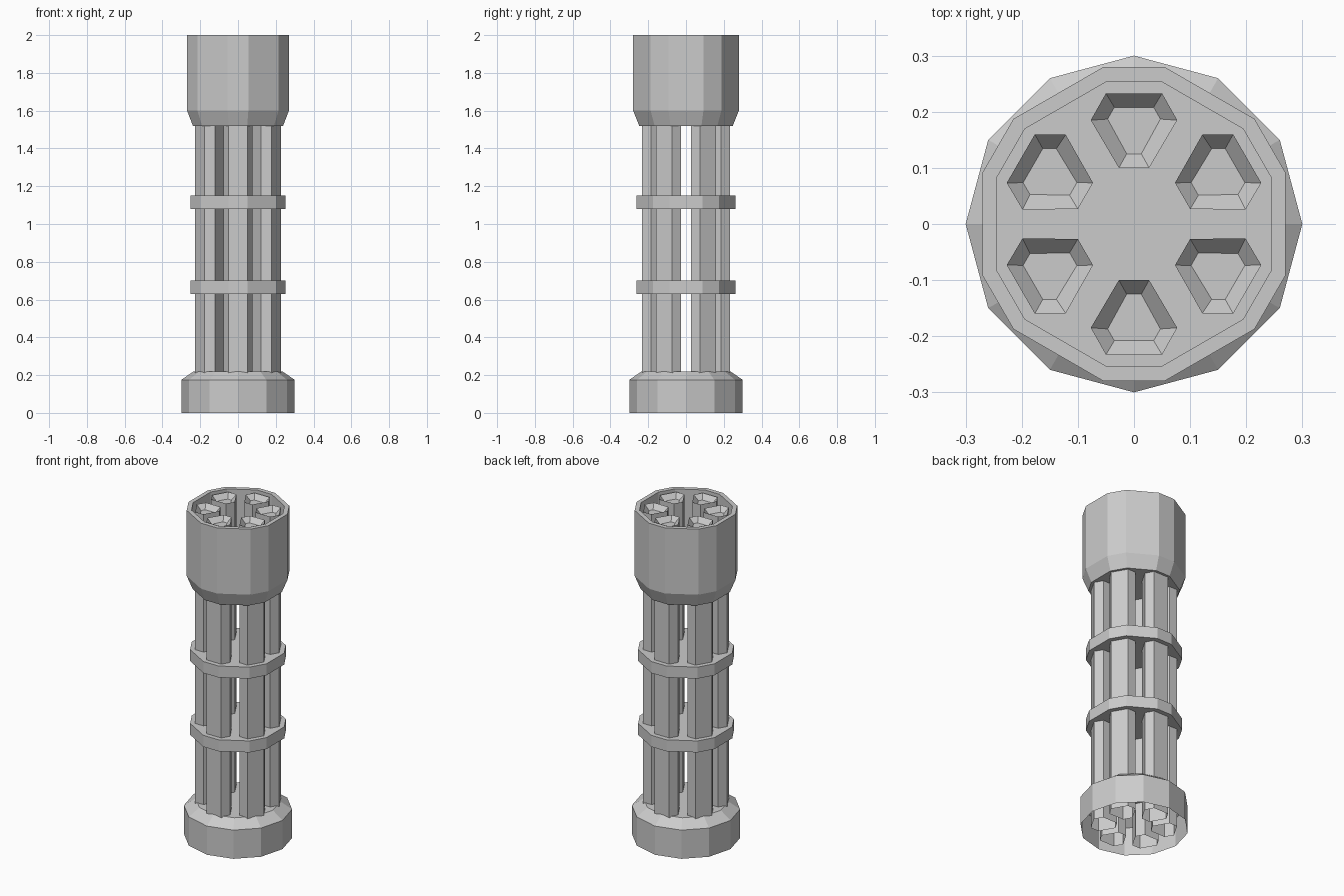
import bpy
import bmesh
from math import sin, cos, radians

if "Cube" in bpy.data.objects:
    bpy.data.objects.remove(bpy.data.objects["Cube"])

REGULAR = [30 * i for i in range(12)]
# Hexagon with broad chamfered corners, following the six barrels
CHAMFERED = [60 * i + 30 + d for i in range(6) for d in (-11.1, 11.1)]


def ring(angles, r, z):
    return [(r * cos(radians(a)), r * sin(radians(a)), z) for a in angles]


def loft(name, rings, cap_start=False, cap_end=False):
    """Skin a stack of equal-length loops into one flat-shaded object."""
    bm = bmesh.new()
    loops = [[bm.verts.new(p) for p in pts] for pts in rings]
    n = len(loops[0])
    for a, b in zip(loops, loops[1:]):
        for i in range(n):
            j = (i + 1) % n
            bm.faces.new((a[i], a[j], b[j], b[i]))
    if cap_start:
        bm.faces.new(loops[0][::-1])
    if cap_end:
        bm.faces.new(loops[-1])
    mesh = bpy.data.meshes.new(name)
    bm.to_mesh(mesh)
    bm.free()
    obj = bpy.data.objects.new(name, mesh)
    bpy.context.collection.objects.link(obj)
    return obj


# Base collar: open underneath, chamfered, closed on top
loft("base_collar", [ring(REGULAR, 0.30, 0), ring(REGULAR, 0.30, 0.175),
                     ring(REGULAR, 0.235, 0.22)], cap_end=True)

# Two clamp plates around the barrels
for label, z in (("lower", 0.63), ("upper", 1.08)):
    loft(label + "_clamp", [ring(CHAMFERED, 0.266, z),
                            ring(CHAMFERED, 0.266, z + 0.07)], True, True)

# Muzzle shroud: tapered foot, straight wall, thin rim and recessed floor
loft("muzzle_shroud", [ring(CHAMFERED, 0.2525, 1.52), ring(CHAMFERED, 0.285, 1.60),
                       ring(CHAMFERED, 0.285, 2.0), ring(CHAMFERED, 0.258, 2.0),
                       ring(CHAMFERED, 0.258, 1.59)], True, True)

# Six barrels with bevelled, recessed muzzles
OUTER = [(0.027, 0.100), (0.077, 0.185), (0.050, 0.233)]
INNER = [(0.013, 0.125), (0.047, 0.187), (0.035, 0.208)]


def barrel_loop(half, z, angle):
    pts = half + [(-x, y) for x, y in reversed(half)]
    c, s = cos(radians(angle)), sin(radians(angle))
    return [(x * c - y * s, x * s + y * c, z) for x, y in pts]


for k in range(6):
    a = 60 * k
    loft(f"barrel_{k + 1}", [barrel_loop(OUTER, 0.01, a), barrel_loop(OUTER, 1.99, a),
                             barrel_loop(INNER, 1.96, a)], cap_end=True)
